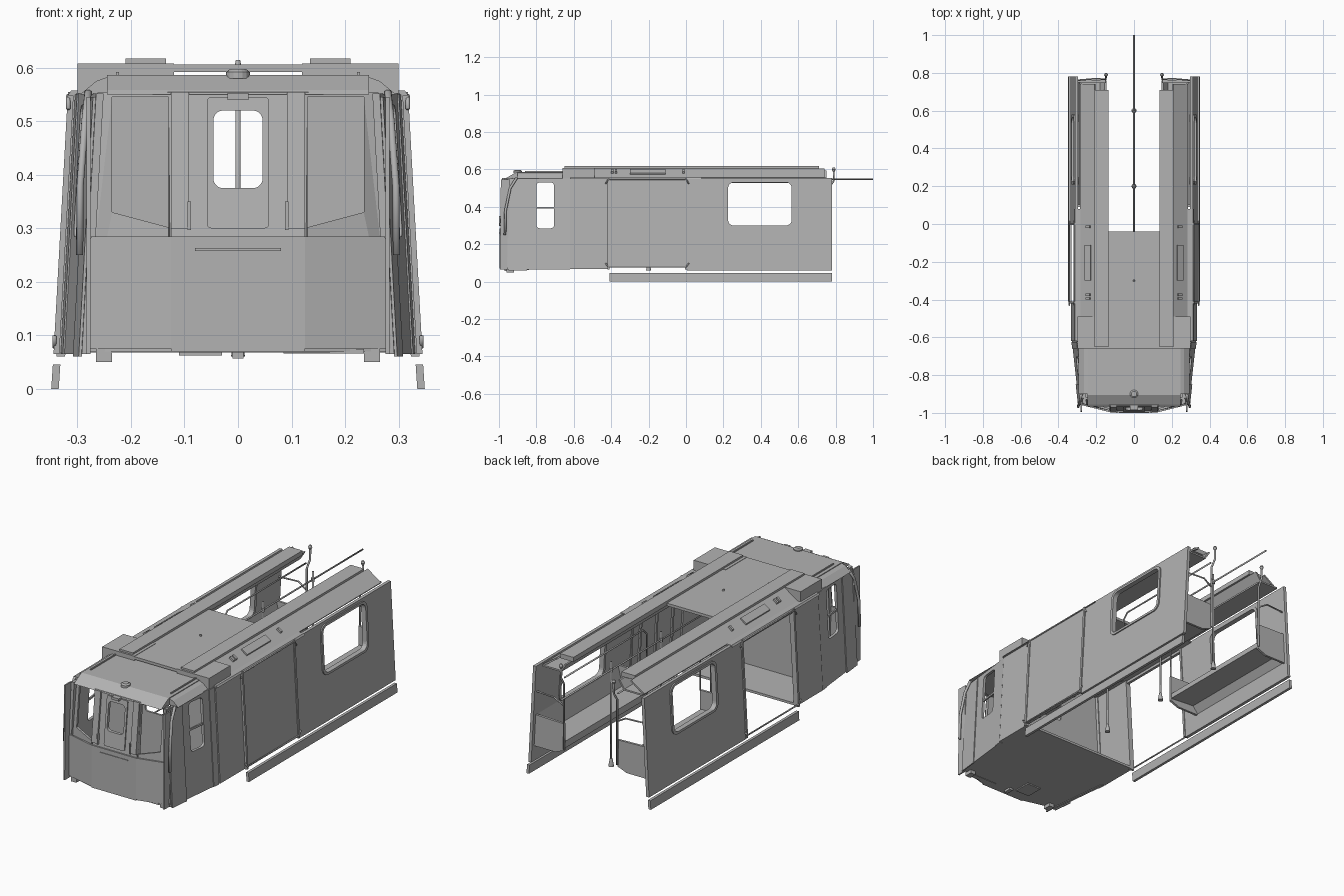
import bpy, bmesh, math
from mathutils import Vector

old = bpy.data.objects.get("Cube")
if old:
    bpy.data.objects.remove(old, do_unlink=True)

grey = bpy.data.materials.new("plain_grey")
grey.use_nodes = True
grey.diffuse_color = (0.45, 0.45, 0.45, 1)
grey.node_tree.nodes["Principled BSDF"].inputs["Base Color"].default_value = (0.45, 0.45, 0.45, 1)


def finish(name, mesh, smooth=False):
    bm = bmesh.new()
    bm.from_mesh(mesh)
    bmesh.ops.remove_doubles(bm, verts=bm.verts, dist=0.0001)
    bmesh.ops.recalc_face_normals(bm, faces=bm.faces)
    for f in bm.faces:
        f.smooth = smooth
        f.material_index = 0
    bm.to_mesh(mesh)
    bm.free()
    mesh.materials.clear()
    mesh.materials.append(grey)
    ob = bpy.data.objects.new(name, mesh)
    bpy.context.collection.objects.link(ob)
    return ob


def curve_mesh(curve):
    ob = bpy.data.objects.new("temporary", curve)
    bpy.context.collection.objects.link(ob)
    dg = bpy.context.evaluated_depsgraph_get()
    dg.update()
    mesh = bpy.data.meshes.new_from_object(ob.evaluated_get(dg))
    bpy.data.objects.remove(ob, do_unlink=True)
    return mesh


def spline(curve, pts, cyclic):
    sp = curve.splines.new("POLY")
    sp.points.add(len(pts) - 1)
    for p, q in zip(sp.points, pts):
        p.co = (*q, 1) if len(q) == 3 else (*q, 0, 1)
    sp.use_cyclic_u = cyclic


def rect(a, b, c, d):
    return [(a, c), (b, c), (b, d), (a, d)]


def rounded(a, b, c, d, r):
    pts = []
    for k, (u, v) in enumerate([(b - r, d - r), (a + r, d - r), (a + r, c + r), (b - r, c + r)]):
        for i in range(6):
            t = math.pi / 2 * (k + i / 5)
            pts.append((u + r * math.cos(t), v + r * math.sin(t)))
    return pts


def sheet(name, outline, holes, thick, place):
    """Flat plate with holes, bent into position by place(u, v, w)."""
    cu = bpy.data.curves.new(name, "CURVE")
    cu.dimensions = "2D"
    cu.fill_mode = "BOTH"
    cu.extrude = thick / 2
    for loop in [outline] + holes:
        spline(cu, loop, True)
    mesh = curve_mesh(cu)
    for v in mesh.vertices:
        v.co = place(*v.co)
    return finish(name, mesh)


def tube(name, pts, r):
    cu = bpy.data.curves.new(name, "CURVE")
    cu.dimensions = "3D"
    cu.bevel_depth = r
    cu.bevel_resolution = 2
    cu.use_fill_caps = True
    spline(cu, pts, False)
    return finish(name, curve_mesh(cu), True)


def prism(name, pts, lo, hi, axis):
    """Extrude a profile along x or y."""
    def place(a, b, w):
        t = lo if w < 0 else hi
        return (t, a, b) if axis == "x" else (a, t, b)
    return sheet(name, pts, [], 1, place)


def box(name, x0, x1, y0, y1, z0, z1):
    return prism(name, rect(x0, x1, z0, z1), y0, y1, "y")


def lathe(name, x, y, rings):
    bm = bmesh.new()
    for (r0, z0), (r1, z1) in zip(rings, rings[1:]):
        bmesh.ops.create_cone(bm, segments=16, radius1=r0, radius2=r1, depth=z1 - z0, cap_ends=True)
        bmesh.ops.translate(bm, verts=bm.verts[-32:], vec=(x, y, (z0 + z1) / 2))
    me = bpy.data.meshes.new(name)
    bm.to_mesh(me)
    bm.free()
    return finish(name, me)


def wall(s, out=0.0):
    return lambda y, z, w: (s * (0.331 - 0.055 * (z - 0.06) + w + out), y, z)


def cab(s, out=0.0):
    return lambda y, z, w: (s * (0.322 - 0.055 * (z - 0.06) + 0.11 * (y + 0.62) + w + out), y, z)


def nose(s, out=0.0):
    def place(x, z, w):
        return (s * x, -0.985 + 0.25 * max(0, abs(x) - 0.125) + 0.11 * max(0, z - 0.285) + w - out, z)
    return place


saloon_window = rounded(0.225, 0.565, 0.3, 0.53, 0.03)
for s, side in ((1, "left"), (-1, "right")):
    # Saloon side: closed doorway on the left, open doorway on the right
    sheet(side + "_saloon_wall", rect(0.005, 0.78, 0.06, 0.555), [saloon_window], 0.016, wall(s))
    sheet(side + "_window_frame", rounded(0.21, 0.58, 0.288, 0.542, 0.04), [saloon_window], 0.026, wall(s, 0.001))
    sheet(side + "_front_wall", rect(-0.62, -0.41, 0.068, 0.555), [], 0.016, wall(s, -0.004))
    if s > 0:
        sheet("left_sliding_door", rect(-0.41, 0.005, 0.075, 0.55), [], 0.014, wall(s, 0.003))
        for y in (-0.33, -0.2, -0.07):
            sheet("left_door_inner_rib", rect(y - 0.006, y + 0.006, 0.08, 0.54), [], 0.008, wall(s, -0.008))
    for y in (-0.415, 0.0):
        sheet(side + "_door_post", rect(y - 0.006, y + 0.006, 0.065, 0.555), [], 0.026, wall(s, 0.001))
    for z, dz in ((0.548, -0.025), (0.078, 0.02)):
        x = 0.344 - 0.055 * (z - 0.06)
        tube(side + "_door_track", [(s * x, -0.43, z + dz), (s * x, -0.415, z), (s * x, 0.0, z),
                                    (s * x, 0.015, z + dz)], 0.004)
    prism(side + "_step_board", [(s * 0.335, 0), (s * 0.349, 0), (s * 0.346, 0.045), (s * 0.332, 0.045)],
          -0.41, 0.78, "y")

    # Cab side with a divided window
    sheet(side + "_cab_wall", rect(-0.955, -0.62, 0.065, 0.552),
          [rounded(-0.8, -0.705, 0.285, 0.53, 0.018)], 0.014, cab(s))
    sheet(side + "_cab_window_bar", rect(-0.8, -0.705, 0.39, 0.4), [], 0.008, cab(s))
    sheet(side + "_cab_corner_panel", rect(-0.95, -0.85, 0.06, 0.545), [], 0.006, cab(s, 0.009))
    sheet(side + "_cab_seam_post", rect(-0.66, -0.625, 0.065, 0.55), [], 0.006, cab(s, 0.007))
    tube(side + "_corner_handrail", [(s * 0.296, -0.968, 0.25), (s * 0.295, -0.965, 0.38),
                                     (s * 0.286, -0.94, 0.5), (s * 0.28, -0.905, 0.555)], 0.007)
    prism(side + "_corner_fin", [(-0.995, 0.065), (-0.95, 0.065), (-0.94, 0.545), (-0.99, 0.545)],
          s * 0.276, s * 0.283, "x")

    # Nose wings with windscreen openings
    sheet(side + "_nose_wing", [(0.125, 0.07), (0.29, 0.07), (0.262, 0.555), (0.125, 0.555)],
          [[(0.13, 0.302), (0.235, 0.33), (0.235, 0.545), (0.13, 0.545)]], 0.012, nose(s))
    sheet(side + "_lower_nose_plate", [(0.125, 0.075), (0.286, 0.075), (0.275, 0.285), (0.125, 0.285)],
          [], 0.008, nose(s, 0.008))
    sheet(side + "_nose_pillar", rect(0.092, 0.125, 0.3, 0.555), [], 0.012, nose(s, 0.008))
    box(side + "_nose_handle", s * 0.088, s * 0.094, -1.0, -0.985, 0.297, 0.35)
    box(side + "_under_bracket", s * 0.235, s * 0.265, -0.96, -0.92, 0.05, 0.075)

    # Roof side: hollow beam, sloping cove and ceiling tray
    box(side + "_roof_beam", s * 0.135, s * 0.21, -0.65, 0.71, 0.594, 0.617)
    prism(side + "_cove_panel", [(s * 0.205, 0.6), (s * 0.21, 0.606), (s * 0.285, 0.556), (s * 0.28, 0.548)],
          -0.49, 0.74, "y")
    prism(side + "_ceiling_tray", [(s * 0.145, 0.594), (s * 0.155, 0.594), (s * 0.18, 0.556),
                                   (s * 0.28, 0.556), (s * 0.28, 0.548), (s * 0.175, 0.548)], -0.49, 0.75, "y")
    prism(side + "_cove_hatch", [(s * 0.227, 0.596), (s * 0.23, 0.602), (s * 0.262, 0.581), (s * 0.259, 0.573)],
          -0.3, -0.11, "y")
    for y in (-0.4, -0.38, -0.02):
        prism(side + "_cove_fitting", [(s * 0.23, 0.592), (s * 0.236, 0.602), (s * 0.256, 0.588),
                                       (s * 0.25, 0.575)], y, y + 0.012, "y")
    prism(side + "_top_rail", [(s * 0.278, 0.548), (s * 0.318, 0.548), (s * 0.312, 0.557), (s * 0.278, 0.557)],
          -0.62, 0.08, "y")
    box(side + "_roof_step", s * 0.12, s * 0.3, -0.66, -0.49, 0.552, 0.608)

    # Bench along the wall with end screens and grab rails
    prism(side + "_bench", [(s * 0.15, 0.17), (s * 0.155, 0.2), (s * 0.285, 0.2), (s * 0.31, 0.3),
                            (s * 0.322, 0.3), (s * 0.322, 0.14), (s * 0.29, 0.18)], 0.1, 0.75, "y")
    for y in (0.09, 0.75):
        prism(side + "_bench_screen", [(s * 0.15, 0.16), (s * 0.15, 0.295), (s * 0.315, 0.3),
                                       (s * 0.324, 0.14), (s * 0.2, 0.14)], y, y + 0.012, "y")
    tube(side + "_grab_pole", [(s * 0.15, 0.765, 0.17), (s * 0.15, 0.765, 0.5), (s * 0.148, 0.79, 0.54),
                               (s * 0.148, 0.79, 0.61)], 0.005)
    lathe(side + "_pole_cap", s * 0.148, 0.79, [(0.006, 0.59), (0.01, 0.6), (0.006, 0.61)])
    tube(side + "_bench_rail", [(s * 0.15, 0.1, 0.295), (s * 0.15, 0.1, 0.5), (s * 0.15, 0.13, 0.53),
                                (s * 0.15, 0.76, 0.53)], 0.004)
    tube(side + "_screen_rail", [(s * 0.31, 0.76, 0.42), (s * 0.2, 0.77, 0.42), (s * 0.15, 0.765, 0.39)], 0.004)

# Doorway lintel over the open side
sheet("open_doorway_lintel", rect(-0.41, 0.005, 0.535, 0.555), [], 0.014, wall(-1))

# Centre of the nose and its door
door_window = rounded(-0.046, 0.046, 0.375, 0.52, 0.018)
sheet("nose_centre", rect(-0.125, 0.125, 0.285, 0.555), [door_window], 0.01, nose(1))
sheet("nose_door", rounded(-0.058, 0.058, 0.3, 0.545, 0.008), [door_window], 0.01, nose(1, 0.006))
sheet("lower_nose_centre", rect(-0.125, 0.125, 0.07, 0.285), [], 0.016, nose(1, 0.004))
box("nose_step", -0.08, 0.08, -1.0, -0.99, 0.258, 0.263)
box("nose_lamp", -0.02, 0.02, -0.985, -0.955, 0.54, 0.553)
box("under_coupling", -0.01, 0.01, -0.97, -0.93, 0.057, 0.075)
box("nose_skirt_bar", 0.085, 0.235, -0.97, -0.945, 0.066, 0.074)
box("under_hatch", -0.11, -0.03, -0.93, -0.84, 0.062, 0.07)

# Cab floor, roof and partition
floor = [(-0.29, -0.945), (-0.12, -0.985), (0.12, -0.985), (0.29, -0.945),
         (0.32, -0.62), (0.328, -0.41), (-0.328, -0.41), (-0.32, -0.62)]
sheet("cab_floor", floor, [], 0.012, lambda x, y, w: (x, y, 0.074 + w))
sheet("partition", [(-0.318, 0.08), (0.318, 0.08), (0.295, 0.555), (-0.295, 0.555)],
      [rounded(-0.07, 0.07, 0.34, 0.53, 0.015)], 0.01, lambda x, z, w: (x, -0.64 + w, z))
prism("cab_roof", [(-0.965, 0.55), (-0.955, 0.558), (-0.905, 0.586), (-0.62, 0.586), (-0.62, 0.55)],
      -0.245, 0.245, "x")
for s, side in ((1, "left"), (-1, "right")):
    prism(side + "_cab_roof_edge", [(s * 0.24, 0.55), (s * 0.24, 0.584), (s * 0.265, 0.575), (s * 0.295, 0.55)],
          -0.9, -0.62, "y")
    box(side + "_roof_gutter", s * 0.222, s * 0.228, -0.86, -0.66, 0.585, 0.592)
box("roof_centre", -0.135, 0.135, -0.66, -0.04, 0.592, 0.606)
lathe("roof_vent", 0, -0.9, [(0.022, 0.58), (0.022, 0.592), (0.014, 0.598)])
lathe("roof_stud", 0, -0.3, [(0.006, 0.605), (0.004, 0.614)])

# Central overhead rail with floor poles
tube("overhead_rail", [(0, -0.4, 0.548), (0, 1.0, 0.548)], 0.004)
for y in (-0.2, 0.2, 0.6):
    tube("floor_pole", [(0, y, 0.07), (0, y, 0.59)], 0.005)
    lathe("pole_foot", 0, y, [(0.013, 0.06), (0.011, 0.075), (0.006, 0.1)])
    lathe("pole_joint", 0, y, [(0.008, 0.538), (0.008, 0.558)])
